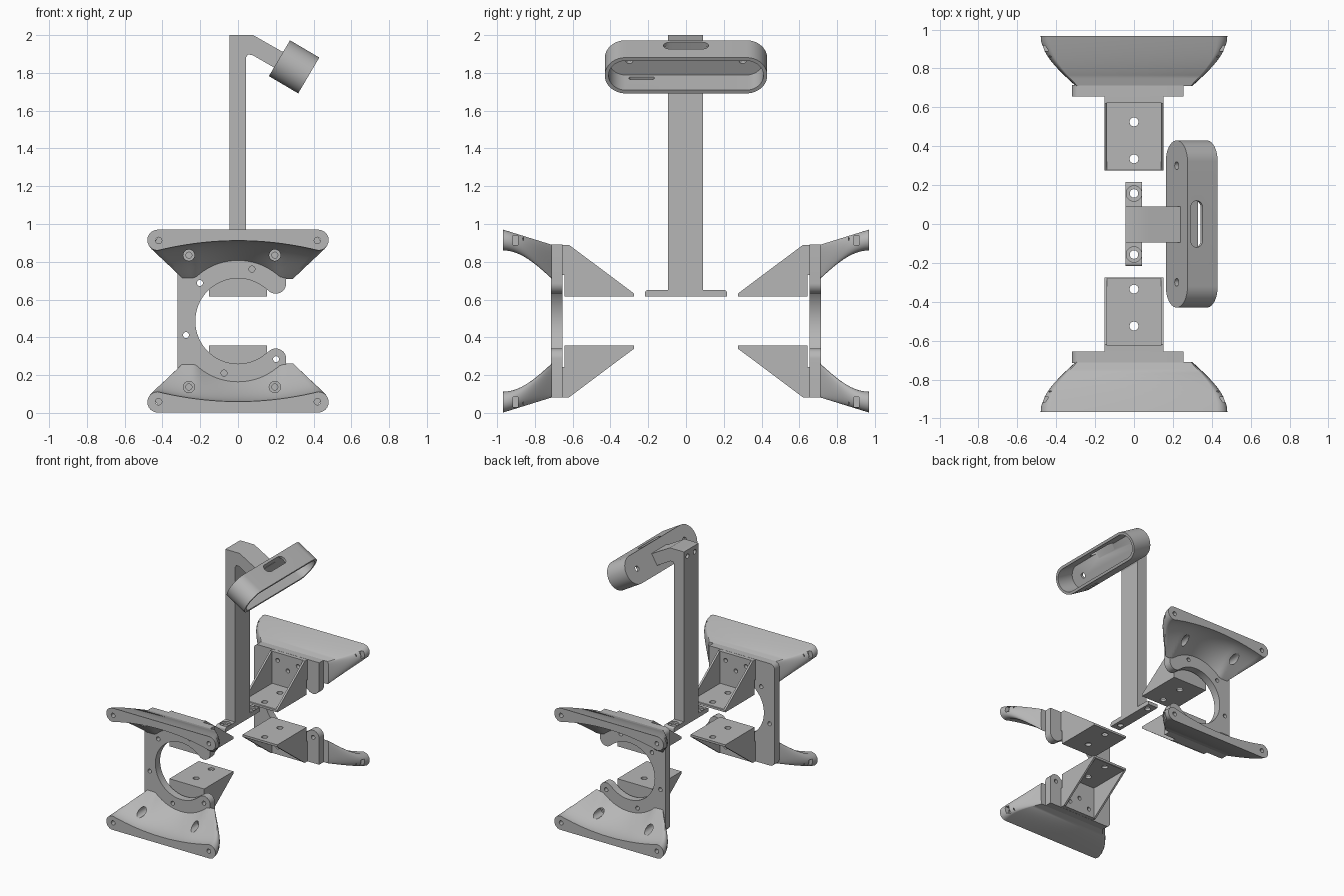
import bpy, bmesh, math
from mathutils import Matrix, Vector

if "Cube" in bpy.data.objects:
    bpy.data.objects.remove(bpy.data.objects["Cube"])

GREY = (0.47, 0.47, 0.47, 1)
mat = bpy.data.materials.new("light grey plastic")
mat.use_nodes = True
mat.diffuse_color = GREY
mat.node_tree.nodes["Principled BSDF"].inputs["Base Color"].default_value = GREY

MID = 0.486      # height of the bore axis


# ---- helpers ----
def arc(cx, cy, r, a0, a1, n=12):
    """Points along an arc, angles in degrees."""
    angles = [math.radians(a0 + (a1 - a0) * i / n) for i in range(n + 1)]
    return [(cx + r * math.cos(a), cy + r * math.sin(a)) for a in angles]


def circle(cx, cy, r, n=24):
    return arc(cx, cy, r, 0, 360, n)[:-1]


def rect(u0, v0, u1, v1):
    return [(u0, v0), (u1, v0), (u1, v1), (u0, v1)]


def stadium(half_len, r, cu=0, cv=0, n=20):
    """Long in u, rounded at both ends."""
    k = half_len - r
    return arc(cu + k, cv, r, -90, 90, n) + arc(cu - k, cv, r, 90, 270, n)


def swap(points):
    return [(v, u) for u, v in points]


def skin(bm, rings):
    """Join matching rings of points into a closed solid."""
    loops = [[bm.verts.new(p) for p in ring] for ring in rings]
    faces = [bm.faces.new(loops[0]), bm.faces.new(loops[-1])]
    n = len(loops[0])
    for a, b in zip(loops, loops[1:]):
        for i in range(n):
            j = (i + 1) % n
            faces.append(bm.faces.new((a[i], a[j], b[j], b[i])))
    bmesh.ops.recalc_face_normals(bm, faces=faces)


def prism(bm, points, axis, a, b):
    place = {"X": lambda u, v, w: (w, u, v),
             "Y": lambda u, v, w: (u, w, v),
             "Z": lambda u, v, w: (u, v, w)}[axis]
    skin(bm, [[place(u, v, w) for u, v in points] for w in (a, b)])


def to_object(name, bm):
    me = bpy.data.meshes.new(name)
    bm.to_mesh(me)
    bm.free()
    ob = bpy.data.objects.new(name, me)
    bpy.context.collection.objects.link(ob)
    return ob


def solid(name, rings_or_prisms, cuts=(), extra=()):
    """Make a part from prisms or a loft, joined with extras, then drilled."""
    bm = bmesh.new()
    if isinstance(rings_or_prisms, list):
        skin(bm, rings_or_prisms)
    else:
        prism(bm, *rings_or_prisms)
    ob = to_object(name, bm)
    for operation, prisms in (("UNION", extra), ("DIFFERENCE", cuts)):
        for item in prisms:
            cb = bmesh.new()
            prism(cb, *item)
            cutter = to_object("cutter", cb)
            cutter.hide_render = True
            mod = ob.modifiers.new("join", "BOOLEAN")
            mod.operation, mod.object, mod.solver = operation, cutter, "EXACT"
            graph = bpy.context.evaluated_depsgraph_get()
            result = bpy.data.meshes.new_from_object(ob.evaluated_get(graph))
            ob.modifiers.clear()
            ob.data = result
            bpy.data.objects.remove(cutter)
    ob.data.name = name
    ob.data.materials.clear()
    ob.data.materials.append(mat)
    return ob


def mirrored(ob, name, flip_y=False, flip_z=False):
    me = ob.data.copy()
    m = Matrix.Diagonal((1, -1 if flip_y else 1, -1 if flip_z else 1, 1))
    if flip_z:
        m = Matrix.Translation((0, 0, 2 * MID)) @ m
    me.transform(m)
    if flip_y != flip_z:
        me.flip_normals()
    copy = bpy.data.objects.new(name, me)
    bpy.context.collection.objects.link(copy)


# ---- C-shaped mounting plate ----
upper = [(0.255, 0.405), (0.255, 0.2)] + arc(0.2, 0.2, 0.055, 0, -135, 14)
bore = arc(0, 0, 0.226, 45, 315, 48)[1:-1]
lower = [(u, -v) for u, v in reversed(upper)]
corners = arc(-0.28, -0.365, 0.04, 270, 180, 6) + arc(-0.28, 0.365, 0.04, 180, 90, 6)
outline = [(u, v + MID) for u, v in upper + bore + lower + corners]
bolts = []
for k in range(6):
    a = math.radians(15 + 60 * k)
    if k:
        bolts.append((circle(0.285 * math.cos(a), MID + 0.285 * math.sin(a), 0.016, 16),
                      "Y", -0.8, -0.6))
plate = solid("front_plate", (outline, "Y", -0.715, -0.655), bolts)
mirrored(plate, "back_plate", flip_y=True)


# ---- flared leg: lofted from the plate to a wide rounded strip ----
def leg_ring(t):
    ease = math.sin(t * math.pi / 2)
    half, r = 0.30 + 0.18 * ease, 0.008 + 0.047 * t
    top, low = 0.89 + 0.08 * t, 0.71 + 0.15 * ease
    core = half - r
    ring = []
    for i in range(33):
        x = core * (i / 16 - 1)
        bore_edge = max(0.71, MID + math.sqrt(max(0, 0.318 ** 2 - x * x)))
        strip_edge = 0.86 + 0.052 * (1 - (x / core) ** 2)
        ring.append((x, (bore_edge - 0.71) * (1 - ease) + (strip_edge - 0.86) * ease + low))
    mid, h = (top + low) / 2, (top - low) / 2
    for side, a0 in ((1, -90), (-1, 90)):
        for u, v in arc(0, 0, 1, a0, a0 + 180, 12):
            if not (abs(u) < 1e-6 and v < 0):
                ring.append((side * core + u * r, mid + v * h))
    y = -0.71 - 0.258 * t
    return [(x, y, z) for x, z in ring]


leg_cuts = []
for x in (-0.26, 0.195):
    leg_cuts.append((circle(x, 0.835, 0.03), "Y", -1.1, -0.745))
    leg_cuts.append((circle(x, 0.835, 0.016, 16), "Y", -0.8, -0.6))
for side in (-1, 1):
    leg_cuts.append((circle(side * 0.42, 0.913, 0.017, 16), "Y", -1.1, -0.86))
    leg_cuts.append((rect(-0.917, 0.888, -0.89, 0.94), "X", side * 0.39, side * 0.6))
leg = solid("front_upper_leg", [leg_ring(i / 14) for i in range(15)], leg_cuts)

# ---- gusseted angle bracket ----
side_profile = [(-0.275, 0.615), (-0.643, 0.615), (-0.643, 0.73), (-0.657, 0.73),
                (-0.657, 0.89), (-0.62, 0.89), (-0.275, 0.632)]
pocket = [(-0.2, 0.635), (-0.625, 0.635), (-0.625, 1.0), (-0.2, 1.0)]
bracket_cuts = [(pocket, "X", -0.138, 0.138)]
bracket_cuts += [(circle(0, y, 0.023), "Z", 0.5, 0.7) for y in (-0.335, -0.525)]
bracket_cuts += [(circle(x, z, 0.016, 16), "Y", -0.7, -0.6)
                 for x, z in ((-0.09, 0.83), (0.09, 0.83), (0, 0.77))]
bracket = solid("front_upper_bracket", (side_profile, "X", -0.153, 0.153), bracket_cuts)

for ob, part in ((leg, "leg"), (bracket, "bracket")):
    mirrored(ob, "front_lower_" + part, flip_z=True)
    mirrored(ob, "back_upper_" + part, flip_y=True)
    mirrored(ob, "back_lower_" + part, flip_y=True, flip_z=True)

# ---- mast with foot and sloping arm ----
mast_profile = [(-0.045, 0.615), (0.042, 0.615), (0.042, 1.88), (0.052, 1.897),
                (0.075, 1.895), (0.195, 1.826), (0.246, 1.912), (0.235, 1.912),
                (0.08, 2.0), (-0.045, 2.0)]
foot = [(-0.217, 0.615), (0.217, 0.615)] + arc(0.202, 0.635, 0.015, 0, 90, 4) \
    + arc(-0.202, 0.635, 0.015, 90, 180, 4)
mast_cuts = []
for side in (-1, 1):
    mast_cuts.append((circle(0, side * 0.157, 0.022), "Z", 0.5, 0.8))
    mast_cuts.append((circle(0, side * 0.157, 0.04), "Z", 0.635, 0.8))
    mast_cuts.append((circle(side * 0.045, 1.95, 0.018, 16), "X", -0.2, -0.01))
solid("mast", (mast_profile, "Y", -0.095, 0.09), mast_cuts,
      extra=[(foot, "X", -0.045, 0.042)])

# ---- tilted open housing ----
housing_cuts = [(stadium(0.41, 0.09), "X", -0.068, 0.3),
                (swap(stadium(0.12, 0.035, 0, -0.035, 10)), "Z", 0.05, 0.2),
                (swap(stadium(0.068, 0.014, -0.235, -0.035, 8)), "Z", -0.2, -0.05)]
housing_cuts += [(circle(y, 0, 0.02), "X", -0.2, 0) for y in (-0.3, 0.3)]
housing = solid("lamp_housing", (stadium(0.43, 0.11, n=28), "X", -0.09, 0.09), housing_cuts)
housing.data.transform(Matrix.Translation(Vector((0.297, 0, 1.832)))
                       @ Matrix.Rotation(math.radians(30.5), 4, "Y"))

# ---- smooth curved walls, keep edges crisp ----
for ob in bpy.context.scene.objects:
    if ob.type == "MESH":
        bpy.ops.object.select_all(action="DESELECT")
        ob.select_set(True)
        bpy.context.view_layer.objects.active = ob
        bpy.ops.object.shade_smooth_by_angle(angle=math.radians(30))
